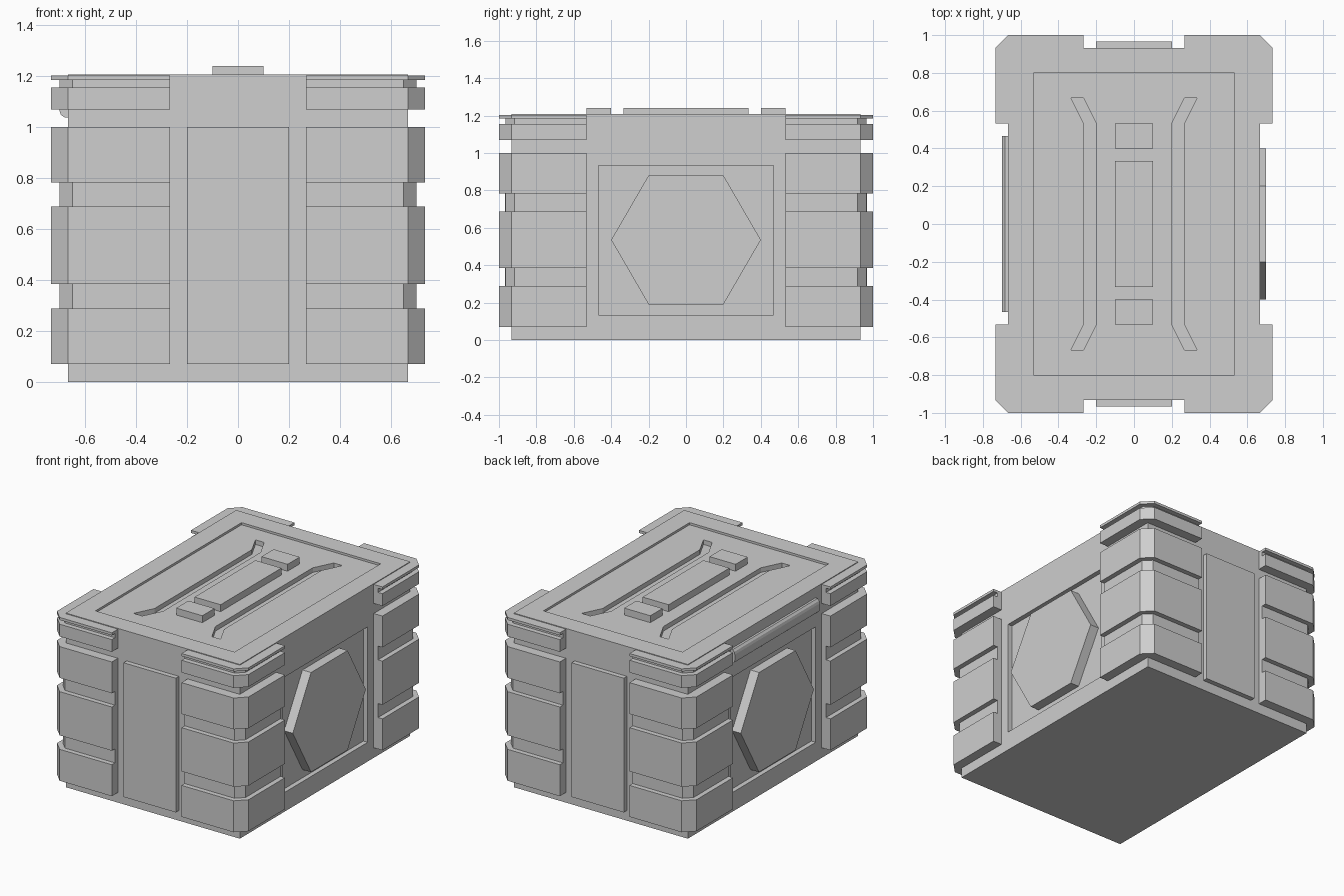
import bpy
import bmesh
from mathutils import Matrix

if "Cube" in bpy.data.objects:
    bpy.data.objects.remove(bpy.data.objects["Cube"], do_unlink=True)

grey = bpy.data.materials.new("crate grey")
grey.use_nodes = True
GREY = (0.62, 0.62, 0.62, 1)
grey.diffuse_color = GREY
grey.node_tree.nodes["Principled BSDF"].inputs["Base Color"].default_value = GREY

# Axis remaps: the profile's (u, v) and depth w become model x, y, z
ALONG = {
    "z": Matrix(((1, 0, 0), (0, 1, 0), (0, 0, 1))),
    "x": Matrix(((0, 0, 1), (1, 0, 0), (0, 1, 0))),
    "y": Matrix(((1, 0, 0), (0, 0, 1), (0, 1, 0))),
}


def prism(name, points, low, high, axis="z", mirror=(False, False)):
    """Extrude a closed profile along an axis, optionally mirrored in x and y."""
    bm = bmesh.new()
    face = bm.faces.new([bm.verts.new((u, v, low)) for u, v in points])
    top = bmesh.ops.extrude_face_region(bm, geom=[face])["geom"]
    for v in top:
        if isinstance(v, bmesh.types.BMVert):
            v.co.z = high
    bm.transform(ALONG[axis].to_4x4())
    bmesh.ops.recalc_face_normals(bm, faces=bm.faces)
    mesh = bpy.data.meshes.new(name)
    bm.to_mesh(mesh)
    bm.free()
    mesh.materials.append(grey)
    obj = bpy.data.objects.new(name, mesh)
    bpy.context.collection.objects.link(obj)
    if any(mirror):
        mod = obj.modifiers.new("Mirror", "MIRROR")
        mod.use_axis = (mirror[0], mirror[1], False)
        mod.use_clip = False
        mod.use_mirror_merge = False
    return obj


def rect(u0, u1, v0, v1):
    return [(u0, v0), (u1, v0), (u1, v1), (u0, v1)]


def cut(target, cutter):
    """Subtract the cutter from the target, then discard the cutter."""
    cutter.hide_render = True
    mod = target.modifiers.new("Cut", "BOOLEAN")
    mod.operation = "DIFFERENCE"
    mod.solver = "EXACT"
    mod.object = cutter
    bpy.context.view_layer.objects.active = target
    bpy.ops.object.modifier_apply(modifier=mod.name)
    bpy.data.objects.remove(cutter, do_unlink=True)


X, Y, TOP = 0.667, 0.933, 1.207

# Crate body with a sunken lid panel, two lid grooves and sunken side panels
body = prism("crate_body", rect(-X, X, -Y, Y), 0, TOP)
cut(body, prism("lid_cutter", rect(-0.533, 0.533, -0.8, 0.8), TOP - 0.015, 1.4))
groove = [(0.2, -0.533), (0.267, -0.667), (0.333, -0.667), (0.267, -0.533),
          (0.267, 0.533), (0.333, 0.667), (0.267, 0.667), (0.2, 0.533)]
for s in (1, -1):
    cut(body, prism("groove_cutter", [(s * x, y) for x, y in groove], 1.16, 1.4))
    cut(body, prism("side_cutter", rect(-0.467, 0.467, 0.133, 0.933),
                    *sorted((s * 0.634, s * 0.9)), axis="x"))

# Hexagonal plates on both sides
hexagon = [(-0.4, 0.535), (-0.2, 0.19), (0.2, 0.19),
           (0.4, 0.535), (0.2, 0.88), (-0.2, 0.88)]
prism("side_hexagon", hexagon, 0.62, 0.7, "x", (True, False))

# Raised centre plates on front and back
prism("end_plate", rect(-0.2, 0.2, 0.07, 1.0), 0.9, 0.967, "y", (False, True))


def corner(name, depth, chamfer, z0, z1):
    """L-shaped guard wrapping all four corners."""
    ox, oy = X + depth, Y + depth
    outline = [(0.267, 0.9), (0.267, oy), (ox - chamfer, oy), (ox, oy - chamfer),
               (ox, 0.533), (0.64, 0.533), (0.64, 0.9)]
    prism(name, outline, z0, z1, mirror=(True, True))


# Corner guards: thick bands joined by thinner necks, plus the lid guards
for name, z0, z1 in (("lower_guard", 0.07, 0.288), ("middle_guard", 0.385, 0.688),
                     ("upper_guard", 0.783, 1.0), ("lid_guard", 1.07, 1.155),
                     ("lid_rim", 1.184, 1.202)):
    corner(name, 0.067, 0.067, z0, z1)
for name, z0, z1 in (("lower_neck", 0.288, 0.385), ("upper_neck", 0.688, 0.783),
                     ("lid_neck", 1.155, 1.184)):
    corner(name, 0.033, 0.05, z0, z1)

# Handle blocks on the lid
prism("lid_handle", rect(-0.1, 0.1, -0.333, 0.333), 1.17, 1.24)
prism("handle_block", rect(-0.1, 0.1, 0.4, 0.533), 1.17, 1.24, mirror=(False, True))

# Rounded hinge bar along the right side
hinge = [(-0.65, 1.135), (-0.683, 1.135), (-0.695, 1.122), (-0.7, 1.105),
         (-0.7, 1.065), (-0.695, 1.049), (-0.683, 1.039), (-0.65, 1.035)]
prism("hinge_bar", hinge, -0.465, 0.465, "y")
